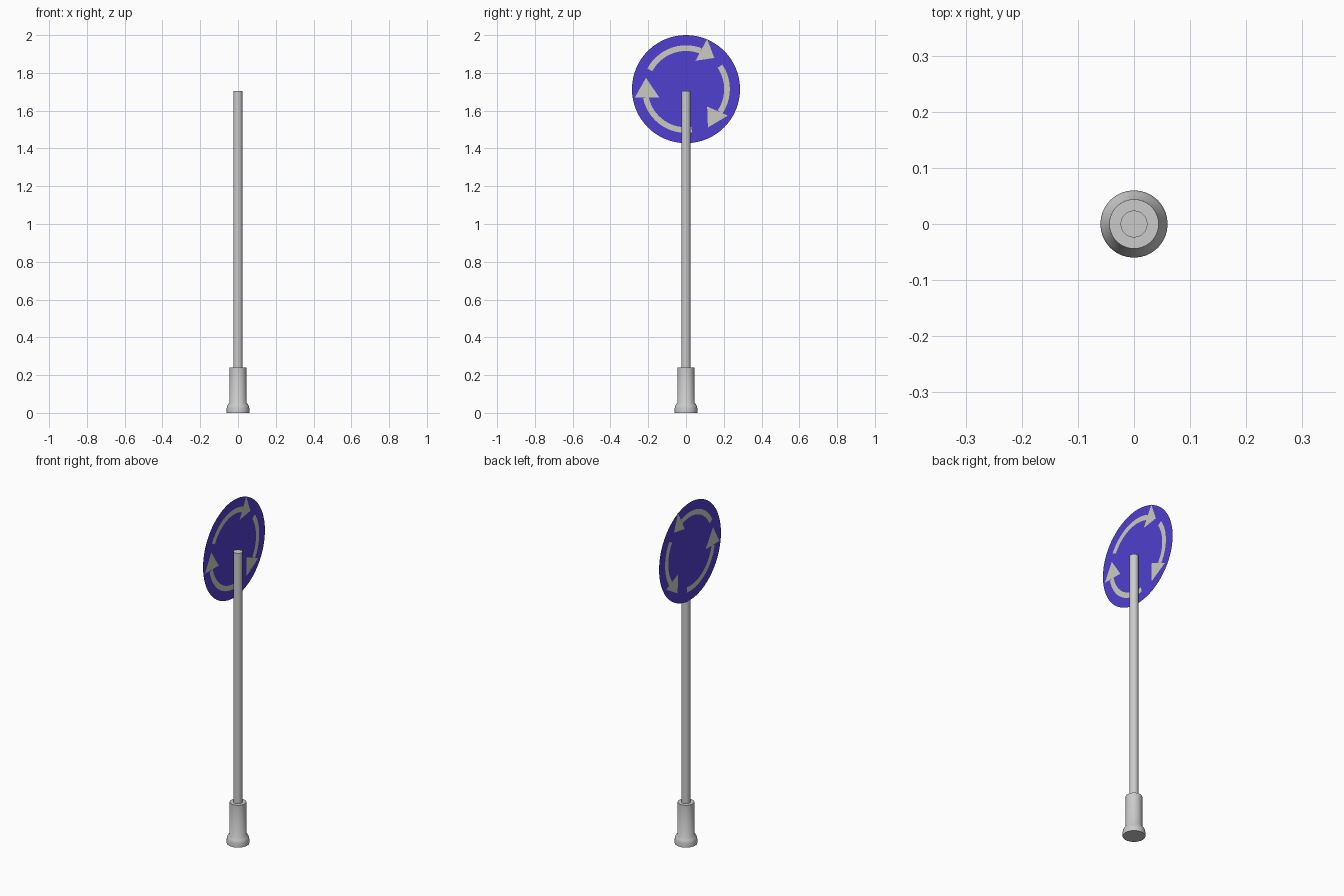
import bpy, bmesh, math

if "Cube" in bpy.data.objects:
    bpy.data.objects.remove(bpy.data.objects["Cube"])

PLATE_X, PLATE_Z, PLATE_R = -0.026, 1.714, 0.286


def material(name, rgb):
    m = bpy.data.materials.new(name)
    m.diffuse_color = (*rgb, 1)
    m.use_nodes = True
    m.node_tree.nodes["Principled BSDF"].inputs["Base Color"].default_value = m.diffuse_color
    return m


def finish(name, bm, mat=None):
    me = bpy.data.meshes.new(name)
    bm.to_mesh(me)
    bm.free()
    ob = bpy.data.objects.new(name, me)
    bpy.context.collection.objects.link(ob)
    if mat:
        me.materials.append(mat)
    return ob


def lathe(name, profile, sides=32):
    """Closed solid turned around the z axis, with flat end caps."""
    bm = bmesh.new()
    rings = [[bm.verts.new((r * math.cos(2 * math.pi * i / sides),
                            r * math.sin(2 * math.pi * i / sides), z))
              for i in range(sides)] for r, z in profile]
    for a, b in zip(rings, rings[1:]):
        for i in range(sides):
            j = (i + 1) % sides
            bm.faces.new((a[i], a[j], b[j], b[i]))
    bm.faces.new(rings[0][::-1])
    bm.faces.new(rings[-1])
    ob = finish(name, bm)
    bpy.context.view_layer.objects.active = ob
    ob.select_set(True)
    bpy.ops.object.shade_smooth_by_angle(angle=math.radians(40))
    ob.select_set(False)
    return ob


blue = material("sign_blue", (0.08, 0.05, 0.62))
pale = material("arrow_grey", (0.6, 0.6, 0.53))

# Post and its flared ground sleeve
lathe("post", [(0.024, 0.2), (0.024, 1.705)])
lathe("ground_sleeve", [(0.06, 0), (0.06, 0.025), (0.056, 0.04),
                        (0.045, 0.055), (0.044, 0.24)])

# Thin round sign plate, facing along x
bm = bmesh.new()
bm.faces.new([bm.verts.new((PLATE_X, PLATE_R * math.cos(math.tau * i / 64),
                            PLATE_Z + PLATE_R * math.sin(math.tau * i / 64)))
              for i in range(64)])
finish("sign_plate", bm, blue)

# Arrows: tail angle, head base angle, then head corners (y, z) from the centre
arrows = {
    "top_arrow": (152, 69, [(0.112, 0.265), (0.15, 0.165), (0.05, 0.15)]),
    "right_arrow": (34, -34, [(0.222, -0.14), (0.116, -0.203), (0.112, -0.092)]),
    "left_arrow": (-82, -168, [(-0.27, -0.043), (-0.212, 0.06), (-0.142, -0.043)]),
}


def arrow(name, x, tail, base, head, steps=16):
    bm = bmesh.new()

    def point(y, z):
        return bm.verts.new((x, y, PLATE_Z + z))
    pairs = []
    for i in range(steps + 1):
        a = math.radians(tail + (base - tail) * i / steps)
        pairs.append([point(r * math.cos(a), r * math.sin(a))
                      for r in (0.202, 0.232)])
    for (a, b), (c, d) in zip(pairs, pairs[1:]):
        bm.faces.new((a, b, d, c))
    bm.faces.new([point(y, z) for y, z in head])
    finish(name, bm, pale)


# The markings show on both faces of the plate
for side, dx in (("front", 0.001), ("back", -0.001)):
    for name, (tail, base, head) in arrows.items():
        arrow(f"{name}_{side}", PLATE_X + dx, tail, base, head)
